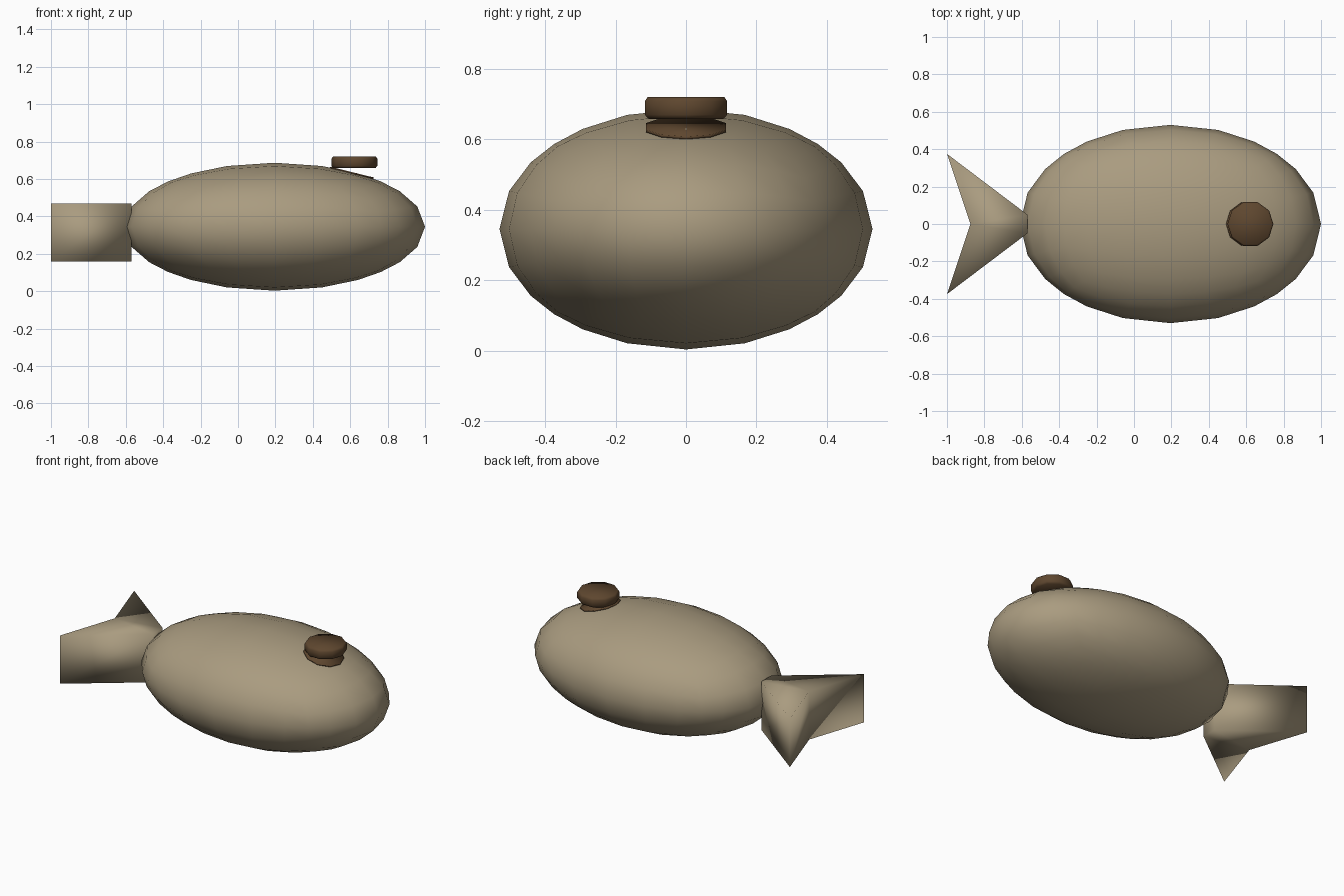
import bpy, bmesh, math
from mathutils import Vector, Matrix

if "Cube" in bpy.data.objects:
    bpy.data.objects.remove(bpy.data.objects["Cube"])


def material(name, rgb):
    m = bpy.data.materials.new(name)
    m.diffuse_color = (*rgb, 1)
    m.use_nodes = True
    m.node_tree.nodes["Principled BSDF"].inputs["Base Color"].default_value = m.diffuse_color
    return m


TAN = material("tan", (0.40, 0.33, 0.215))
BROWN = material("dark brown", (0.112, 0.062, 0.028))


def finish(bm, name, mat):
    bmesh.ops.recalc_face_normals(bm, faces=bm.faces)
    for f in bm.faces:
        f.smooth = True
    me = bpy.data.meshes.new(name)
    bm.to_mesh(me)
    bm.free()
    me.materials.append(mat)
    ob = bpy.data.objects.new(name, me)
    bpy.context.collection.objects.link(ob)
    return ob


# Body: gridded cube blown up to a sphere, then stretched
bm = bmesh.new()
bmesh.ops.create_cube(bm, size=2)
bmesh.ops.subdivide_edges(bm, edges=bm.edges[:], cuts=5, use_grid_fill=True)
for v in bm.verts:
    n = v.co.normalized()
    v.co = Vector((0.195 + 0.805 * n.x, 0.53 * n.y, 0.345 + 0.342 * n.z))
finish(bm, "body", TAN)

# Tail: forked outline extruded upward
bm = bmesh.new()
outline = [(-0.875, 0), (-1, -0.375), (-0.57, -0.05), (-0.57, 0.05), (-1, 0.375)]
low, high = [[bm.verts.new((x, y, z)) for x, y in outline] for z in (0.16, 0.47)]
for ring in (low, high):
    for i in (1, 2, 3):
        bm.faces.new((ring[0], ring[i], ring[i + 1]))
for i in range(5):
    j = (i + 1) % 5
    bm.faces.new((low[i], low[j], high[j], high[i]))
finish(bm, "tail", TAN)


def disc(name, profile, matrix):
    """Ten-sided turned disc from (radius, height) rings."""
    bm = bmesh.new()
    rings = [[bm.verts.new((r * math.cos(k * math.pi / 5), r * math.sin(k * math.pi / 5), z))
              for k in range(10)] for r, z in profile]
    for a, b in zip(rings, rings[1:]):
        for k in range(10):
            j = (k + 1) % 10
            bm.faces.new((a[k], a[j], b[j], b[k]))
    bm.faces.new(rings[0])
    bm.faces.new(rings[-1])
    bm.transform(matrix)
    return finish(bm, name, BROWN)


# Eye: rounded flat button over the head
disc("eye", [(0.112, 0), (0.123, 0.012), (0.123, 0.05), (0.115, 0.062)],
     Matrix.Translation((0.6225, 0, 0.658)))

# Eye base: thin plate lying along the sloping head
disc("eye_base", [(0.12, -0.008), (0.12, 0)],
     Matrix.Translation((0.61, 0, 0.637)) @ Matrix.Rotation(math.radians(14), 4, 'Y'))
